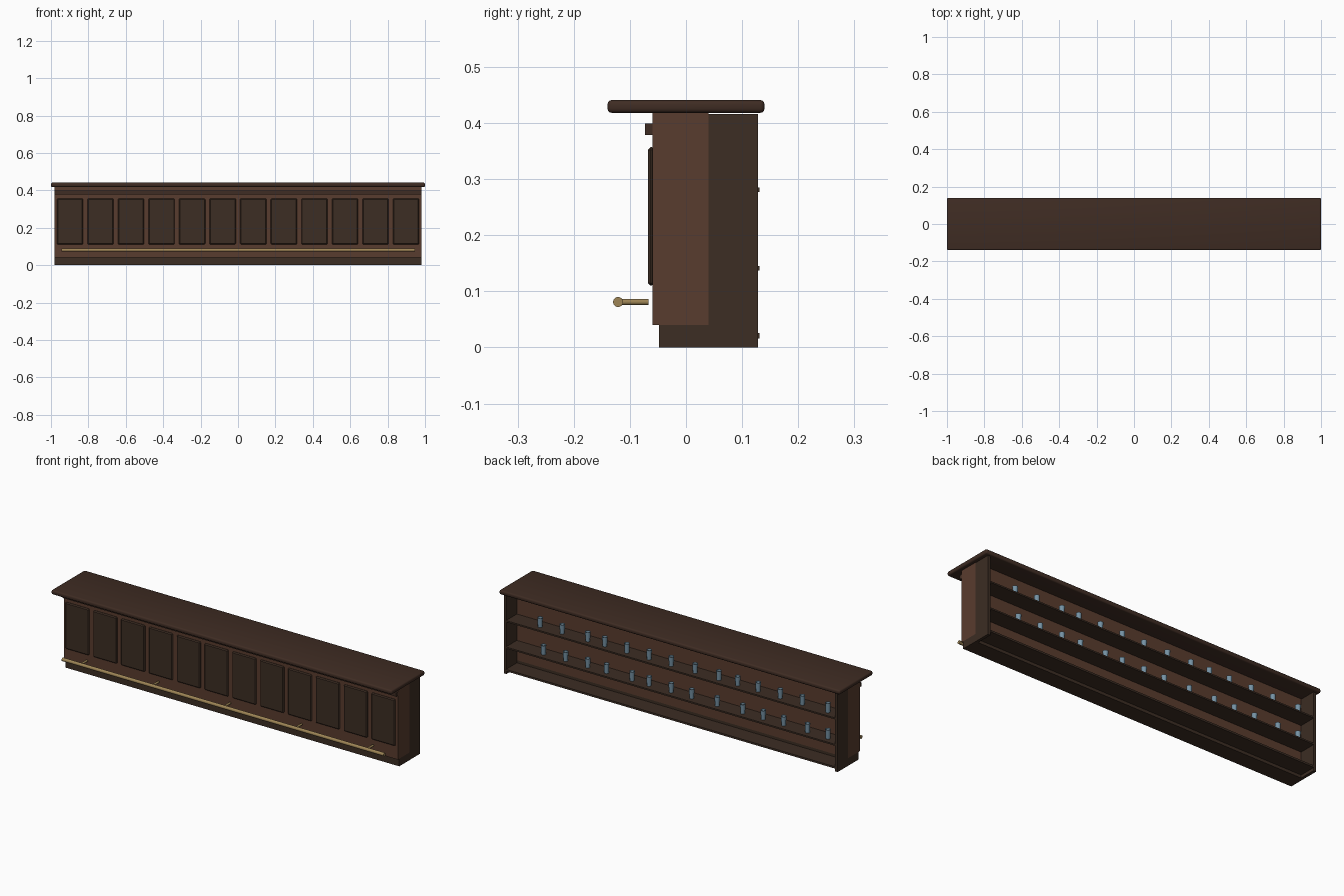
import bpy, bmesh, math
from mathutils import Matrix

cube = bpy.data.objects.get("Cube")
if cube:
    bpy.data.objects.remove(cube, do_unlink=True)


def material(name, hex_code):
    def linear(i):
        c = int(hex_code[i:i + 2], 16) / 255
        return c / 12.92 if c < 0.04045 else ((c + 0.055) / 1.055) ** 2.4
    col = (linear(0), linear(2), linear(4), 1)
    m = bpy.data.materials.new(name)
    m.use_nodes = True
    m.diffuse_color = col
    m.node_tree.nodes["Principled BSDF"].inputs["Base Color"].default_value = col
    return m


walnut = material("walnut", "593C2E")
dark_wood = material("dark wood", "3C2D23")
counter_wood = material("counter wood", "3F2C23")
brass = material("aged brass", "9D8455")
glass = material("blue grey glass", "7592A4")


def add_object(name, mesh, mat=None, location=(0, 0, 0)):
    ob = bpy.data.objects.new(name, mesh)
    bpy.context.collection.objects.link(ob)
    ob.location = location
    if mat:
        mesh.materials.append(mat)
    return ob


def smooth(ob):
    bpy.ops.object.select_all(action='DESELECT')
    ob.select_set(True)
    bpy.context.view_layer.objects.active = ob
    bpy.ops.object.shade_smooth_by_angle(angle=math.radians(35))


def to_mesh(bm, name):
    bmesh.ops.recalc_face_normals(bm, faces=bm.faces)
    mesh = bpy.data.meshes.new(name)
    bm.to_mesh(mesh)
    bm.free()
    return mesh


def box(name, x, y, z, mat, bevel=0, segments=1):
    """Box from three (low, high) ranges, with optional rounded edges."""
    bm = bmesh.new()
    bmesh.ops.create_cube(bm, size=1)
    for v in bm.verts:
        v.co = [r[0] if c < 0 else r[1] for c, r in zip(v.co, (x, y, z))]
    if bevel:
        bmesh.ops.bevel(bm, geom=bm.edges[:], offset=bevel, segments=segments,
                        profile=0.5, affect='EDGES')
    ob = add_object(name, to_mesh(bm, name), mat)
    if segments > 1:
        smooth(ob)
    return ob


def rod(name, radius, length, axis, location, mat, sides=16):
    bm = bmesh.new()
    bmesh.ops.create_cone(bm, cap_ends=True, segments=sides, radius1=radius,
                          radius2=radius, depth=length,
                          matrix=Matrix.Rotation(math.pi / 2, 4, axis))
    ob = add_object(name, to_mesh(bm, name), mat, location)
    smooth(ob)


# Counter top, carcass and plinth
W = 0.98
box("counter_top", (-1, 1), (-0.14, 0.14), (0.418, 0.441), counter_wood, 0.008, 3)
box("counter_body", (-W, W), (-0.06, 0.04), (0.04, 0.418), walnut)
box("plinth", (-W, W), (-0.048, 0.04), (0, 0.04), dark_wood)
box("front_trim", (-W, W), (-0.073, -0.06), (0.379, 0.399), counter_wood)

# Row of raised front panels
count = 12
pitch = 2 * W / count
for i in range(count):
    cx = -W + pitch * (i + 0.5)
    box(f"front_panel_{i + 1}", (cx - 0.07, cx + 0.07), (-0.068, -0.056),
        (0.11, 0.357), dark_wood, 0.005, 1)

# Back side panels and shelves
for name, s in (("left", 1), ("right", -1)):
    box(f"{name}_side_panel", sorted((s * 0.965, s * W)), (0.04, 0.128),
        (0, 0.416), dark_wood)
for name, low, high in (("bottom", 0.016, 0.026), ("middle", 0.137, 0.145),
                        ("upper", 0.277, 0.285)):
    box(f"{name}_shelf", (-0.965, 0.965), (0.04, 0.131), (low, high), dark_wood)

# Foot rail on five brackets
rod("foot_rail", 0.009, 1.89, 'Y', (0, -0.121, 0.081), brass)
for i in range(5):
    rod(f"rail_bracket_{i + 1}", 0.0055, 0.054, 'X',
        ((i - 2) * 0.42, -0.094, 0.081), brass, 12)

# Drinking glass: one lathed tumbler shared by every place on the shelves
bm = bmesh.new()
profile = [(0, 0), (0.011, 0), (0.0135, 0.05), (0.012, 0.05), (0.0095, 0.005), (0, 0.005)]
verts = [bm.verts.new((r, 0, z)) for r, z in profile]
edges = [bm.edges.new(pair) for pair in zip(verts, verts[1:])]
bmesh.ops.spin(bm, geom=verts + edges, cent=(0, 0, 0), axis=(0, 0, 1),
               angle=math.tau, steps=12)
bmesh.ops.remove_doubles(bm, verts=bm.verts, dist=0.0001)
tumbler = to_mesh(bm, "tumbler")
tumbler.materials.append(glass)

rows = {
    "upper": (0.285, (0.79, 0.66, 0.51, 0.41, 0.28, 0.15, 0.02,
                      -0.12, -0.26, -0.37, -0.49, -0.62, -0.75, -0.90)),
    "middle": (0.145, (0.77, 0.64, 0.51, 0.40, 0.25, 0.15, 0.02,
                       -0.10, -0.25, -0.40, -0.52, -0.64, -0.78, -0.90)),
}
for row, (z, places) in rows.items():
    for i, x in enumerate(places):
        ob = add_object(f"{row}_glass_{i + 1}", tumbler, None, (x, 0.095, z))
smooth(ob)
